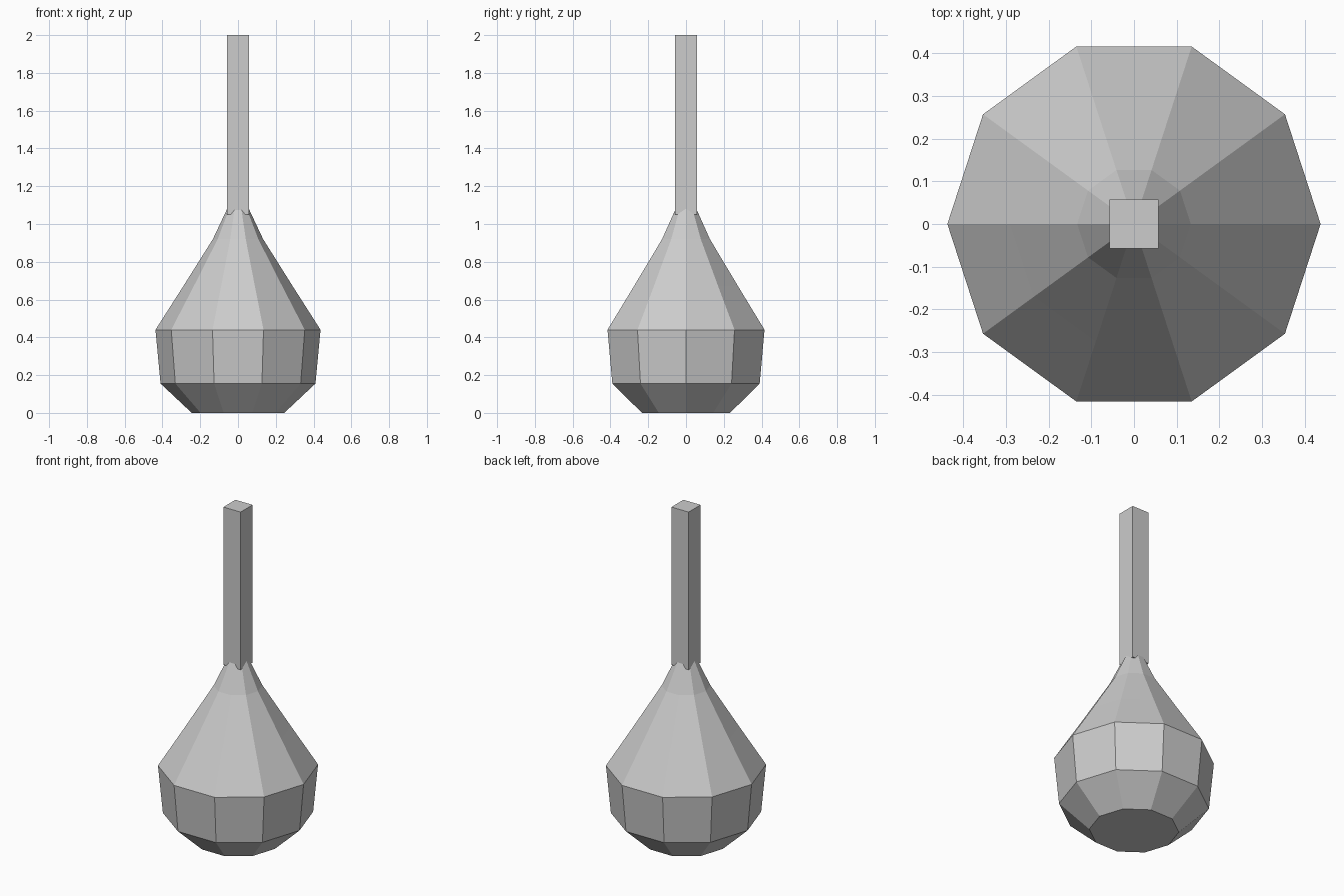
import bpy, bmesh, math

if "Cube" in bpy.data.objects:
    bpy.data.objects.remove(bpy.data.objects["Cube"])

grey = bpy.data.materials.new("light_grey")
grey.diffuse_color = (0.604, 0.604, 0.604, 1.0)
grey.use_nodes = True
grey.node_tree.nodes["Principled BSDF"].inputs["Base Color"].default_value = grey.diffuse_color


def lathe(name, profile, sides, turn=0.0):
    """Closed faceted solid from (radius, height) rings."""
    bm = bmesh.new()
    rings = []
    for r, z in profile:
        rings.append([bm.verts.new((r * math.cos(turn + math.tau * i / sides),
                                    r * math.sin(turn + math.tau * i / sides), z))
                      for i in range(sides)])
    for low, high in zip(rings, rings[1:]):
        for i in range(sides):
            j = (i + 1) % sides
            bm.faces.new((low[i], low[j], high[j], high[i]))
    bm.faces.new(rings[0][::-1])
    bm.faces.new(rings[-1])
    mesh = bpy.data.meshes.new(name)
    bm.to_mesh(mesh)
    bm.free()
    mesh.materials.append(grey)
    obj = bpy.data.objects.new(name, mesh)
    bpy.context.collection.objects.link(obj)
    return obj


# Ten-sided bulb tapering into the neck
lathe("bulb", [(0.245, 0.0), (0.41, 0.155), (0.437, 0.44), (0.29, 0.67),
               (0.133, 0.92), (0.053, 1.09)], 10)

# Square stem whose foot is sunk into the neck
lathe("stem", [(0.057 * math.sqrt(2), 1.05), (0.057 * math.sqrt(2), 2.0)], 4, math.pi / 4)
